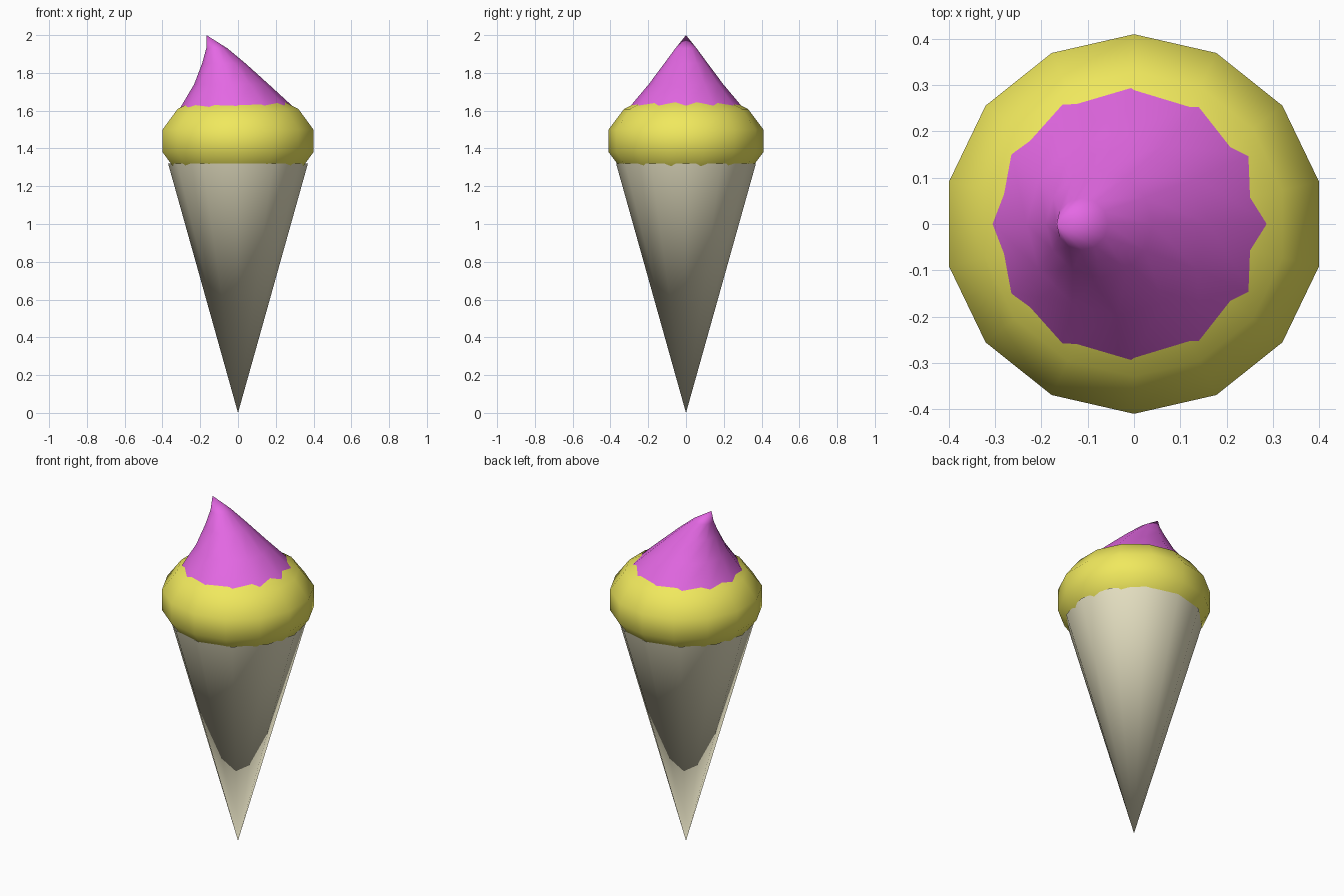
import bpy, bmesh, math

if "Cube" in bpy.data.objects:
    bpy.data.objects.remove(bpy.data.objects["Cube"])


def lathe(name, rings, sides, start, color):
    """Loft rings of (centre_x, radius, z); radius 0 makes a pole."""
    bm = bmesh.new()
    loops = []
    for cx, r, z in rings:
        if r == 0:
            loops.append([bm.verts.new((cx, 0, z))] * sides)
        else:
            angles = [start + 2 * math.pi * i / sides for i in range(sides)]
            loops.append([bm.verts.new((cx + r * math.cos(a), r * math.sin(a), z)) for a in angles])
    for low, high in zip(loops, loops[1:]):
        for i in range(sides):
            j = (i + 1) % sides
            corners = list(dict.fromkeys([low[i], low[j], high[j], high[i]]))
            bm.faces.new(corners)
    bmesh.ops.recalc_face_normals(bm, faces=bm.faces)
    for f in bm.faces:
        f.smooth = True
    mesh = bpy.data.meshes.new(name)
    bm.to_mesh(mesh)
    bm.free()
    mat = bpy.data.materials.new(name + "_color")
    mat.diffuse_color = (*color, 1)
    mat.use_nodes = True
    mat.node_tree.nodes["Principled BSDF"].inputs["Base Color"].default_value = mat.diffuse_color
    mesh.materials.append(mat)
    obj = bpy.data.objects.new(name, mesh)
    bpy.context.collection.objects.link(obj)
    return obj


# Wafer cone, open at the top
lathe("wafer_cone", [(0, 0, 0), (0, 0.37, 1.32)], 12, 0, (0.80, 0.76, 0.55))

# Squashed scoop: 14 sides, 7 bands
scoop = []
for k in range(8):
    lat = -math.pi / 2 + math.pi * k / 7
    r = 0 if k in (0, 7) else 0.42 * math.cos(lat)
    scoop.append((0, r, 1.44 + 0.27 * math.sin(lat)))
lathe("scoop", scoop, 14, math.pi / 2, (0.87, 0.81, 0.11))

# Swirl topping leaning to a bent tip
swirl = [(0, 0, 1.57), (0, 0.325, 1.58), (-0.005, 0.298, 1.62), (-0.035, 0.197, 1.74),
         (-0.075, 0.115, 1.85), (-0.112, 0.056, 1.93), (-0.167, 0, 2.0)]
lathe("swirl_topping", swirl, 12, 0, (0.78, 0.14, 0.78))
